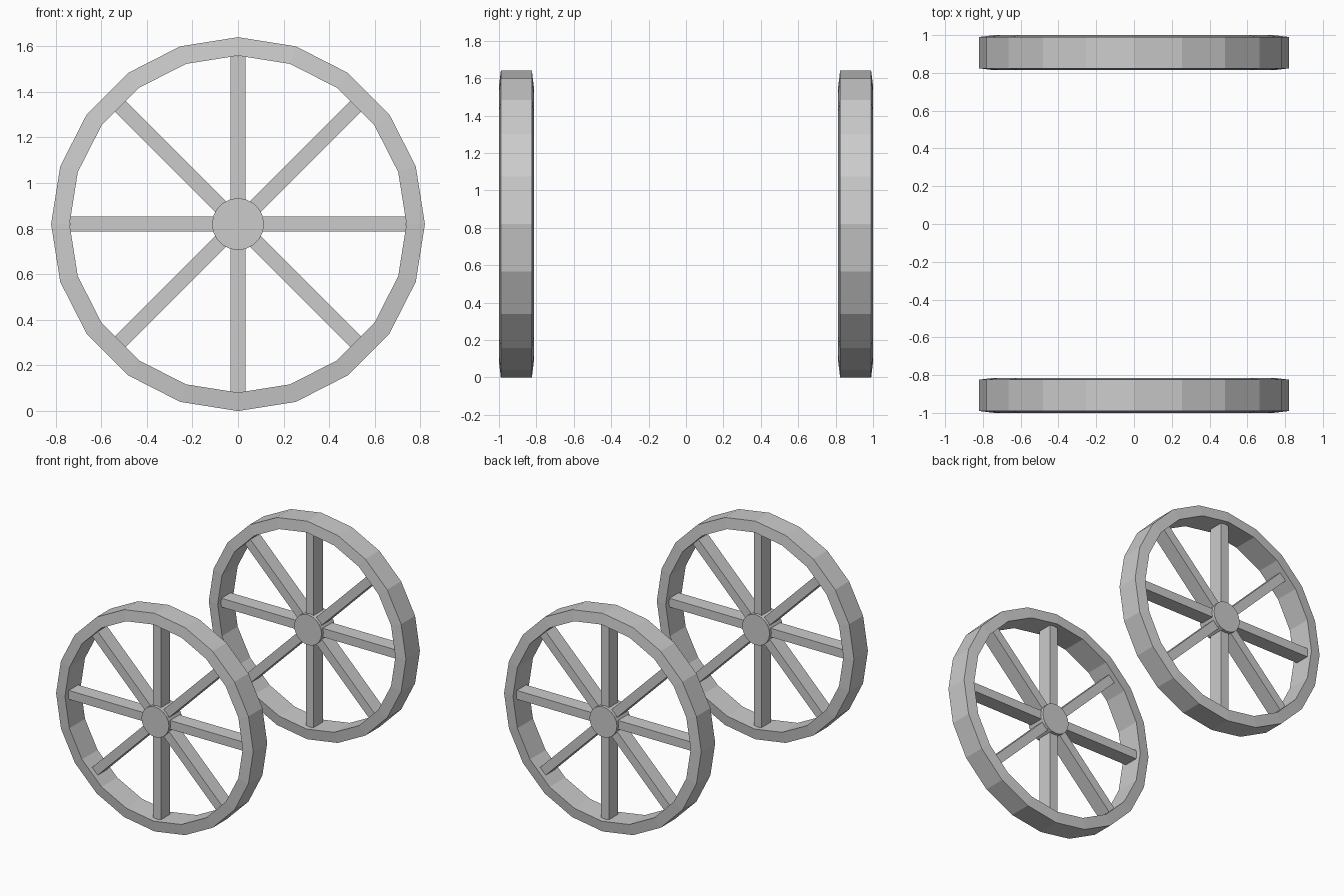
import bpy, bmesh, math
from mathutils import Matrix, Vector

if "Cube" in bpy.data.objects:
    bpy.data.objects.remove(bpy.data.objects["Cube"])

CENTRE_Z = 0.82
WHEEL_Y = 0.907
SIDES = 20


def make_object(name, bm, y):
    bmesh.ops.recalc_face_normals(bm, faces=bm.faces)
    mesh = bpy.data.meshes.new(name)
    bm.to_mesh(mesh)
    bm.free()
    obj = bpy.data.objects.new(name, mesh)
    obj.location = (0, y, CENTRE_Z)
    bpy.context.collection.objects.link(obj)
    return obj


def rim(name, y):
    # four-point section (radius, depth), slightly narrower at the outside
    section = [(0.82, -0.083), (0.82, 0.083), (0.739, 0.093), (0.739, -0.093)]
    bm = bmesh.new()
    rings = []
    for i in range(SIDES):
        a = 2 * math.pi * i / SIDES
        rings.append([bm.verts.new((r * math.cos(a), d, r * math.sin(a)))
                      for r, d in section])
    for i in range(SIDES):
        p, q = rings[i], rings[(i + 1) % SIDES]
        for j in range(4):
            k = (j + 1) % 4
            bm.faces.new((p[j], p[k], q[k], q[j]))
    make_object(name, bm, y)


def hub(name, y):
    bm = bmesh.new()
    bmesh.ops.create_cone(bm, cap_ends=True, segments=SIDES, radius1=0.114,
                          radius2=0.114, depth=0.154,
                          matrix=Matrix.Rotation(math.pi / 2, 4, 'X'))
    make_object(name, bm, y)


def spoke_bar(name, y, angle, half_length):
    # one bar runs through the hub and makes two opposite spokes
    bm = bmesh.new()
    bmesh.ops.create_cube(bm, size=1)
    bmesh.ops.scale(bm, vec=Vector((2 * half_length, 0.11, 0.066)), verts=bm.verts)
    obj = make_object(name, bm, y)
    obj.rotation_euler = (0, angle, 0)


# Two matching wheels, front and back
for label, y in (("front", -WHEEL_Y), ("back", WHEEL_Y)):
    rim(f"{label}_wheel_rim", y)
    hub(f"{label}_wheel_hub", y)
    for i in range(4):
        spoke_bar(f"{label}_wheel_spokes_{i + 1}", y, i * math.pi / 4,
                  0.738 if i % 2 == 0 else 0.731)
